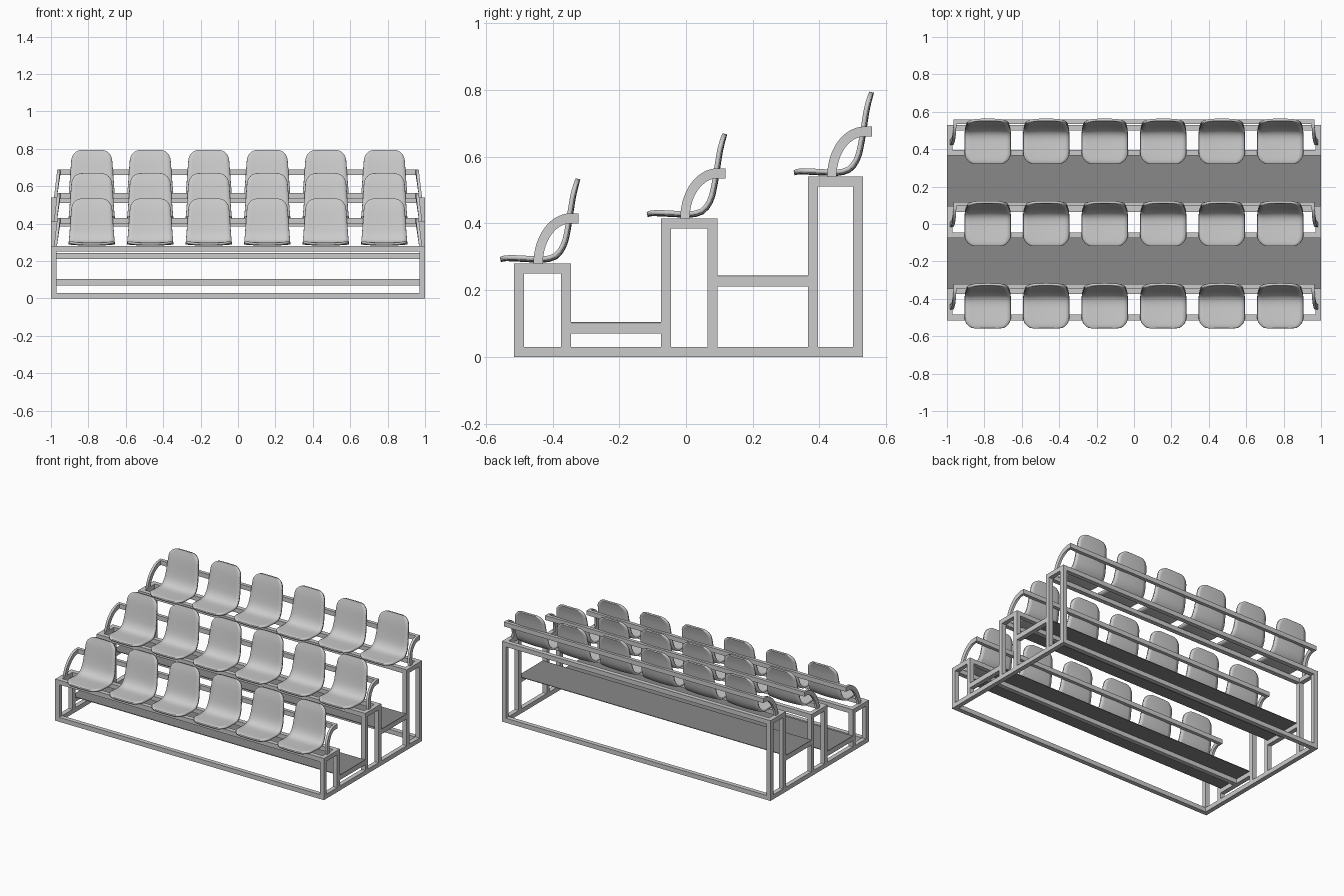
import bpy, bmesh, math
from mathutils import Vector

if "Cube" in bpy.data.objects:
    bpy.data.objects.remove(bpy.data.objects["Cube"])

T = 0.03                                   # square tube size
ROWS = [(0.0, 0.28), (0.44, 0.415), (0.88, 0.54)]   # row offset in y, frame top z
Y0, Y1 = -0.515, -0.345                    # front and back of the first row frame
END = Y1 + 0.875

dark = bpy.data.materials.new("dark_deck")
dark.diffuse_color = (0.25, 0.25, 0.25, 1)
dark.use_nodes = True
dark.node_tree.nodes["Principled BSDF"].inputs["Base Color"].default_value = dark.diffuse_color


def make(name, bm, mat=None):
    bmesh.ops.recalc_face_normals(bm, faces=bm.faces)
    me = bpy.data.meshes.new(name)
    bm.to_mesh(me)
    bm.free()
    ob = bpy.data.objects.new(name, me)
    bpy.context.collection.objects.link(ob)
    if mat:
        me.materials.append(mat)
    return ob


def box(name, x0, x1, y0, y1, z0, z1, mat=None):
    bm = bmesh.new()
    bmesh.ops.create_cube(bm, size=1)
    for v in bm.verts:
        v.co = ((x0 + x1) / 2 + v.co.x * (x1 - x0),
                (y0 + y1) / 2 + v.co.y * (y1 - y0),
                (z0 + z1) / 2 + v.co.z * (z1 - z0))
    return make(name, bm, mat)


def smooth_path(pts, n=6):
    # Catmull-Rom curve through 2D points
    p = [Vector(a) for a in pts]
    p = [2 * p[0] - p[1]] + p + [2 * p[-1] - p[-2]]
    out = []
    for i in range(1, len(p) - 2):
        a, b, c, d = p[i - 1:i + 3]
        for k in range(n):
            t = k / n
            out.append(0.5 * (2 * b + (c - a) * t + (2 * a - 5 * b + 4 * c - d) * t * t
                              + (3 * b - a - 3 * c + d) * t ** 3))
    return out + [p[-2]]


def seat_mesh():
    # moulded shell: side profile swept across a rounded-corner width
    path = smooth_path([(-.556, .010), (-.535, .013), (-.45, .009), (-.415, .010),
                        (-.385, .022), (-.363, .055), (-.352, .10), (-.344, .15),
                        (-.335, .205), (-.323, .253)])
    dist = [0]
    for a, b in zip(path, path[1:]):
        dist.append(dist[-1] + (b - a).length)
    L, N, R, M = dist[-1], 32, 0.055, 10
    bm = bmesh.new()
    rows = []
    for i in range(N + 1):
        s = L * (1 - math.cos(math.pi * i / N)) / 2
        j = max(k for k in range(len(path) - 1) if dist[k] <= s + 1e-9)
        seg = path[j + 1] - path[j]
        c = path[j] + seg * ((s - dist[j]) / seg.length)
        nrm = Vector((-seg.y, seg.x)).normalized()
        d = min(s, L - s, R)
        f = min(1, max(0, (s / L - 0.4) / 0.6))
        hw = 0.123 - 0.018 * f - (R - math.sqrt(max(0, R * R - (R - d) ** 2)))
        row = []
        for k in range(M + 1):
            u = 2 * k / M - 1
            q = c + nrm * (0.006 * (u * hw / 0.123) ** 2)
            row.append(bm.verts.new((u * hw, q.x, q.y)))
        rows.append(row)
    for a, b in zip(rows, rows[1:]):
        for k in range(M):
            bm.faces.new((a[k], a[k + 1], b[k + 1], b[k]))
    ob = make("seat", bm)
    m = ob.modifiers.new("thickness", "SOLIDIFY")
    m.thickness, m.offset = 0.013, 0
    return ob


def shade(ob):
    bpy.ops.object.select_all(action='DESELECT')
    ob.select_set(True)
    bpy.context.view_layer.objects.active = ob
    bpy.ops.object.shade_smooth_by_angle(angle=math.radians(40))


def arm(side, dy, dz):
    # flat curved bracket carrying the back bar
    bm = bmesh.new()
    n, prev, first = 14, None, None
    for i in range(n + 2):
        a = math.pi / 2 * min(i, n) / n
        ext = 0.023 if i > n else 0
        x = side * (0.976 - 0.018 * math.sin(a))
        ring = []
        for r, h, w in ((0, 0, -1), (0, 0, 1), (-.028, -.03, 1), (-.028, -.03, -1)):
            ring.append(bm.verts.new((x + w * 0.008,
                                      -0.345 + dy + ext - (0.112 + r) * math.cos(a),
                                      dz + (0.15 + h) * math.sin(a))))
        if prev:
            for k in range(4):
                bm.faces.new((prev[k], prev[(k + 1) % 4], ring[(k + 1) % 4], ring[k]))
        first = first or ring
        prev = ring
    bm.faces.new(first)
    bm.faces.new(prev)
    shade(make("arm_bracket", bm))


# seats, back bars and row frames
seat = seat_mesh()
shade(seat)
seat.location = (-0.782, 0, ROWS[0][1])
for r, (dy, top) in enumerate(ROWS):
    f0, f1 = Y0 + dy, Y1 + dy
    if r == 2:
        f1 = END
    for i in range(6):
        if r or i:
            s = seat.copy()
            s.location = (-0.782 + i * 0.3128, dy, top)
            bpy.context.collection.objects.link(s)
    box("back_bar", -.965, .965, dy - .345, dy - .322, top + .12, top + .15)
    for y in (f0, f1 - T):
        box("seat_rail", -1 + T, 1 - T, y, y + T, top - T, top)
    for side in (-1, 1):
        xa, xb = sorted((side, side * (1 - T)))
        for y in (f0, f1 - T):
            box("post", xa, xb, y, y + T, T, top - T)
        box("row_end_rail", xa, xb, f0, f1, top - T, top)
        arm(side, dy, top)

# base frame
for side in (-1, 1):
    xa, xb = sorted((side, side * (1 - T)))
    box("base_side_rail", xa, xb, Y0, END, 0, T)
for name, y in (("base_front_rail", Y0), ("base_back_rail", END - T)):
    box(name, -1 + T, 1 - T, y, y + T, 0, T)

# walkway decks with their supports
for ya, yb, z in ((Y1, Y0 + .44, 0.10), (Y1 + .44, Y0 + .88, 0.24)):
    box("walkway_deck", -1, 1, ya, yb, z, z + 0.004, dark)
    for side in (-1, 1):
        xa, xb = sorted((side, side * (1 - T)))
        box("deck_end_rail", xa, xb, ya, yb, z - T, z)
    ym = (ya + yb) / 2
    box("deck_centre_rail", -1 + T, 1 - T, ym - T / 2, ym + T / 2, z - T, z)
